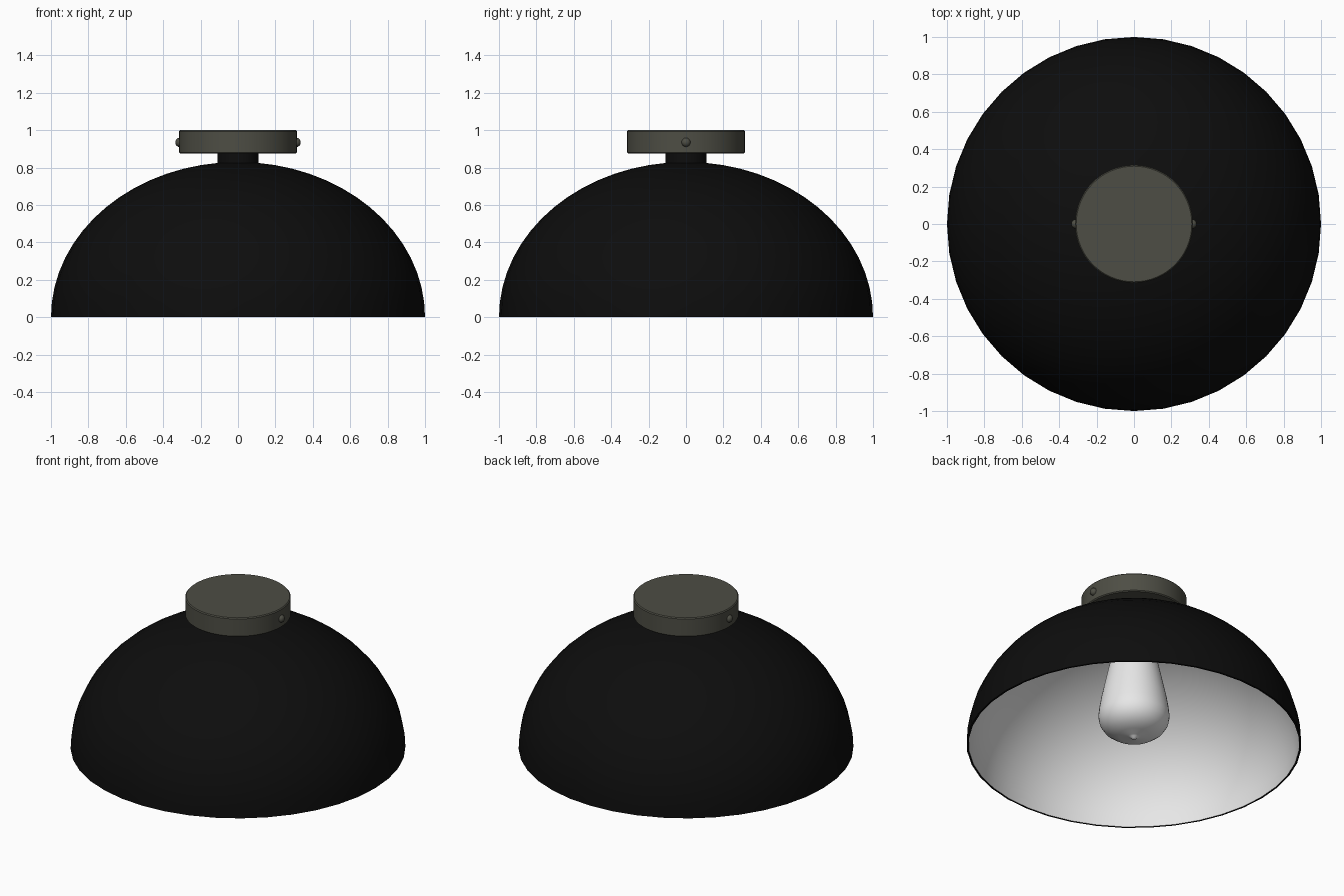
import bpy, math
from mathutils import Matrix

if "Cube" in bpy.data.objects:
    bpy.data.objects.remove(bpy.data.objects["Cube"])


def material(name, rgb):
    m = bpy.data.materials.new(name)
    m.diffuse_color = (*rgb, 1)
    m.use_nodes = True
    m.node_tree.nodes["Principled BSDF"].inputs["Base Color"].default_value = m.diffuse_color
    return m


BLACK = material("matte black", (0.004, 0.004, 0.004))
BRONZE = material("dark bronze", (0.075, 0.075, 0.058))
WHITE = material("white", (0.8, 0.8, 0.8))


def lathe(name, profile, mat, steps=40, angle=35):
    """Spin (radius, z) points around z; zero radius makes a pole."""
    verts, rings, faces = [], [], []
    for r, z in profile:
        n = 1 if r < 1e-6 else steps
        rings.append([len(verts) + i for i in range(n)])
        verts += [(r * math.cos(math.tau * i / steps), r * math.sin(math.tau * i / steps), z)
                  for i in range(n)]
    for a, b in zip(rings, rings[1:]):
        for i in range(steps):
            q = [a[i % len(a)], a[(i + 1) % len(a)], b[(i + 1) % len(b)], b[i % len(b)]]
            faces.append(list(dict.fromkeys(q)))
    me = bpy.data.meshes.new(name)
    me.from_pydata(verts, [], faces)
    me.materials.append(mat)
    ob = bpy.data.objects.new(name, me)
    bpy.context.collection.objects.link(ob)
    bpy.ops.object.select_all(action='DESELECT')
    ob.select_set(True)
    bpy.context.view_layer.objects.active = ob
    bpy.ops.object.shade_smooth_by_angle(angle=math.radians(angle))
    return ob


def quarter(r, h, n=16):
    """Quarter ellipse from rim to pole."""
    pts = [(r * math.cos(math.pi / 2 * i / n), h * math.sin(math.pi / 2 * i / n)) for i in range(n)]
    return pts + [(0, h)]


# Shade: black outer dome with rim, white lining inside
R_IN = 0.988
lathe("shade_outer", [(R_IN, 0)] + quarter(1, 0.83), BLACK)
lathe("shade_lining", quarter(R_IN, 0.818)[::-1], WHITE)

# Neck between shade and ceiling plate
lathe("neck", [(0, 0.80), (0.11, 0.80), (0.11, 0.885), (0, 0.885)], BLACK)

# Ceiling plate with softened edges
lathe("ceiling_plate", [(0, 0.875), (0.309, 0.875), (0.315, 0.881), (0.315, 0.994),
                        (0.309, 1.0), (0, 1.0)], BRONZE, steps=64)

# Screws on both sides of the plate
for side, word in ((1, "right"), (-1, "left")):
    s = lathe("screw_" + word, [(0.023, -0.01), (0.024, 0.006), (0.018, 0.015), (0.009, 0.020), (0, 0.021)],
              BRONZE, steps=16, angle=60)
    s.matrix_world = Matrix.Translation((side * 0.314, 0, 0.935)) @ Matrix.Rotation(side * math.pi / 2, 4, 'Y')

# Lamp socket
lathe("socket", [(0, 0.69), (0.11, 0.69), (0.11, 0.82), (0, 0.82)], BLACK)

# Teardrop bulb with a small tip
lathe("bulb", [(0, 0.035), (0.012, 0.037), (0.022, 0.047), (0.035, 0.052), (0.09, 0.060), (0.14, 0.078),
               (0.18, 0.108), (0.205, 0.148), (0.213, 0.19), (0.208, 0.24), (0.195, 0.32),
               (0.165, 0.46), (0.141, 0.57), (0.115, 0.66), (0.10, 0.72), (0, 0.72)], WHITE, angle=60)
